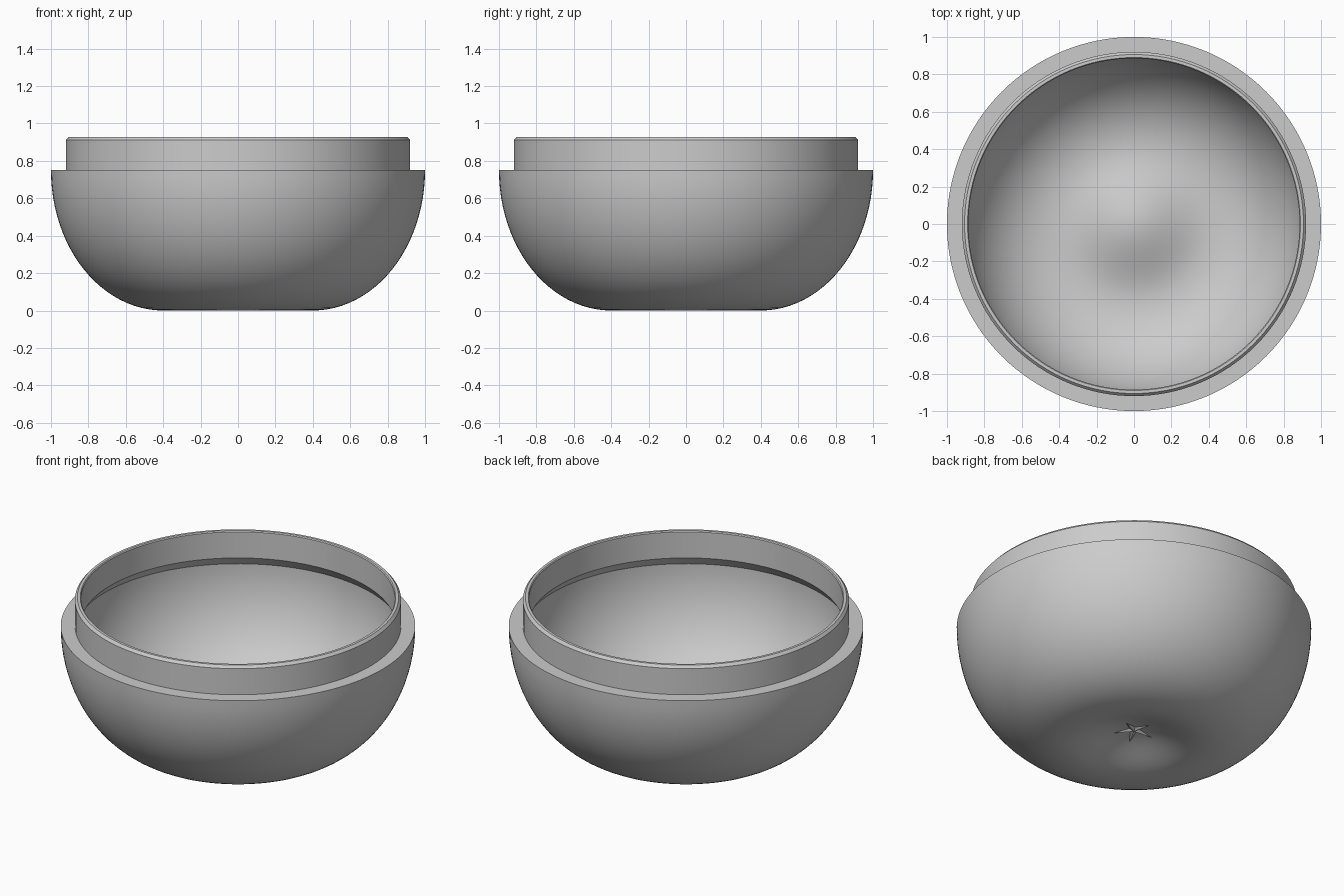
import bpy
import bmesh
from math import cos, sin, pi, radians

cube = bpy.data.objects.get("Cube")
if cube:
    bpy.data.objects.remove(cube, do_unlink=True)

grey = bpy.data.materials.new("plain_grey")
grey.use_nodes = True
colour = (0.6, 0.6, 0.6, 1)
grey.diffuse_color = colour
grey.node_tree.nodes["Principled BSDF"].inputs["Base Color"].default_value = colour

FLAT = 0.4      # radius where the curved side meets the base
DIMPLE = 0.09   # height of the pushed-up base centre


def base_height(r):
    return DIMPLE * (1 + cos(pi * r / FLAT)) / 2


def bowl_curve(radius, top, bottom, steps=24):
    """Domed base centre followed by a quarter-ellipse side."""
    base = [(FLAT * i / 16, bottom + base_height(FLAT * i / 16)) for i in range(16)]
    side = []
    for i in range(steps + 1):
        a = pi / 2 * i / steps
        side.append((FLAT + (radius - FLAT) * sin(a), top - (top - bottom) * cos(a)))
    return base + side


def finish(name, bm):
    bmesh.ops.remove_doubles(bm, verts=bm.verts, dist=1e-5)
    bmesh.ops.recalc_face_normals(bm, faces=bm.faces)
    mesh = bpy.data.meshes.new(name)
    bm.to_mesh(mesh)
    bm.free()
    mesh.materials.append(grey)
    obj = bpy.data.objects.new(name, mesh)
    bpy.context.collection.objects.link(obj)
    return obj


# Bowl shell: outside, step, neck with chamfered lip, undercut, inside
outside = bowl_curve(1.0, 0.75, 0.0)
neck = [(0.92, 0.75), (0.92, 0.912), (0.906, 0.928), (0.89, 0.928),
        (0.885, 0.922), (0.885, 0.76)]
inside = bowl_curve(0.925, 0.705, 0.065)[::-1]
bm = bmesh.new()
verts = [bm.verts.new((r, 0, z)) for r, z in outside + neck + inside]
edges = [bm.edges.new(pair) for pair in zip(verts, verts[1:])]
bmesh.ops.spin(bm, geom=verts + edges, cent=(0, 0, 0), axis=(0, 0, 1),
               angle=2 * pi, steps=128, use_duplicate=False)
bowl = finish("bowl_shell", bm)
bpy.ops.object.select_all(action="DESELECT")
bowl.select_set(True)
bpy.context.view_layer.objects.active = bowl
bpy.ops.object.shade_smooth_by_angle(angle=radians(30))

# Small five-pointed relief under the base
bm = bmesh.new()
rim = []
for i in range(10):
    r = 0.03 if i % 2 else 0.115
    a = -pi / 4 + i * pi / 5
    rim.append(bm.verts.new((r * cos(a), r * sin(a), base_height(r) - 0.002)))
for z in (DIMPLE - 0.015, DIMPLE + 0.01):
    tip = bm.verts.new((0, 0, z))
    for a, b in zip(rim, rim[1:] + rim[:1]):
        bm.faces.new((a, b, tip))
finish("base_star", bm)
